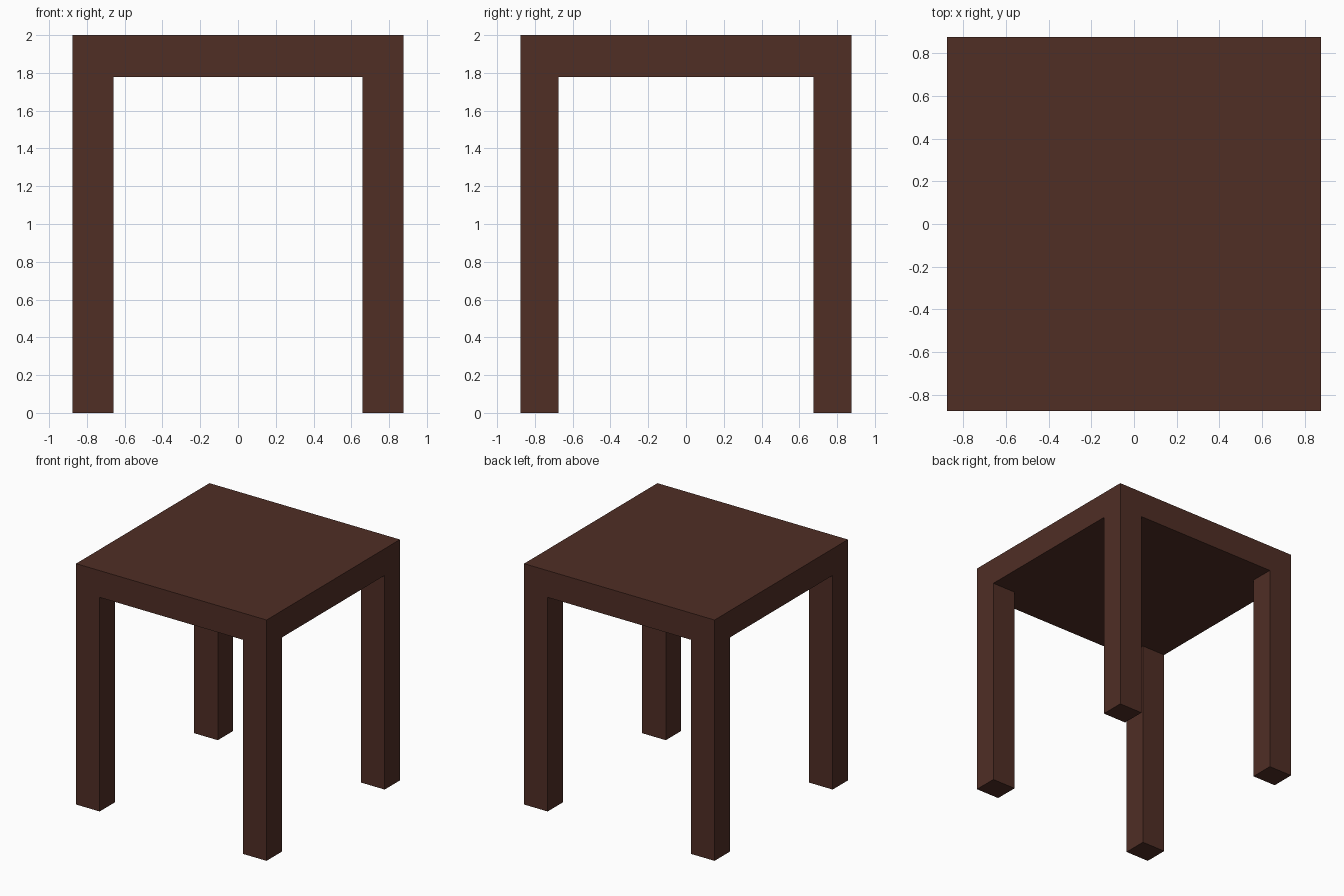
import bpy

if "Cube" in bpy.data.objects:
    bpy.data.objects.remove(bpy.data.objects["Cube"])

WIDTH, HEIGHT = 1.75, 2.0      # square top, overall height
TOP_THICK = 0.222
LEG_X, LEG_Y = 0.217, 0.20     # leg cross-section

wood = bpy.data.materials.new("dark_brown_wood")
wood.diffuse_color = (0.080, 0.0273, 0.0185, 1.0)
wood.use_nodes = True
wood.node_tree.nodes["Principled BSDF"].inputs["Base Color"].default_value = wood.diffuse_color


def box(name, size, centre):
    bpy.ops.mesh.primitive_cube_add(size=1, location=centre)
    ob = bpy.context.object
    ob.name = ob.data.name = name
    ob.scale = size
    bpy.ops.object.transform_apply(location=False, rotation=False, scale=True)
    ob.data.materials.append(wood)
    return ob


# Solid slab top
box("table_top", (WIDTH, WIDTH, TOP_THICK), (0, 0, HEIGHT - TOP_THICK / 2))

# Four legs, flush with the corners of the top
leg_h = HEIGHT - TOP_THICK
for y_name, sy in (("front", -1), ("back", 1)):
    for x_name, sx in (("left", -1), ("right", 1)):
        box(f"{y_name}_{x_name}_leg", (LEG_X, LEG_Y, leg_h),
            (sx * (WIDTH - LEG_X) / 2, sy * (WIDTH - LEG_Y) / 2, leg_h / 2))
